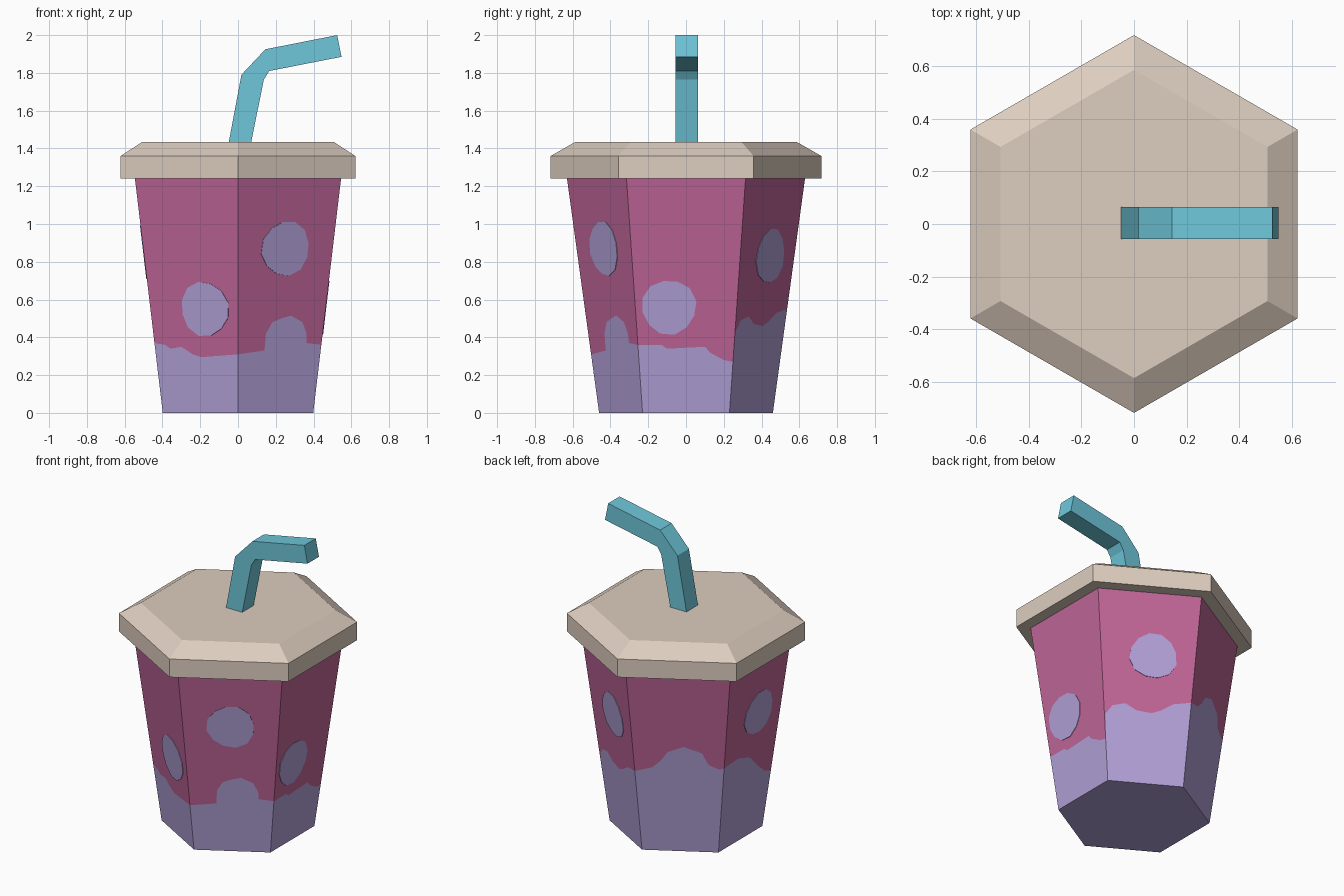
import bpy, bmesh, math
from mathutils import Vector

if "Cube" in bpy.data.objects:
    bpy.data.objects.remove(bpy.data.objects["Cube"])


def material(name, rgb):
    lin = [((c / 255 + 0.055) / 1.055) ** 2.4 for c in rgb]
    m = bpy.data.materials.new(name)
    m.diffuse_color = (*lin, 1)
    m.use_nodes = True
    m.node_tree.nodes["Principled BSDF"].inputs["Base Color"].default_value = m.diffuse_color
    return m


PINK = material("berry pink", (192, 102, 152))
LAVENDER = material("lavender", (177, 160, 214))
CREAM = material("lid cream", (221, 205, 191))
BLUE = material("straw blue", (110, 199, 218))


def finish(bm, name, mats):
    bmesh.ops.remove_doubles(bm, verts=bm.verts, dist=1e-5)
    me = bpy.data.meshes.new(name)
    bm.to_mesh(me)
    bm.free()
    for m in mats:
        me.materials.append(m)
    ob = bpy.data.objects.new(name, me)
    bpy.context.collection.objects.link(ob)
    return ob


def face(bm, pts, mat=0):
    f = bm.faces.new([bm.verts.new(p) for p in pts])
    f.material_index = mat
    return f


# Cup wall: tapering hexagon, corners on the y axis
H = 1.24


def wall(angle, z, t=None, u=0, lift=0):
    """Point on the side facing `angle`; t runs -1..1 across it, u is in units."""
    r = 0.46 + 0.17 * z / H
    a = math.radians(angle)
    n, side = Vector((math.cos(a), math.sin(a), 0)), Vector((-math.sin(a), math.cos(a), 0))
    off = u if t is None else t * r / 2
    return n * (r * math.cos(math.pi / 6) + lift) + side * off + Vector((0, 0, z))


# Drip line on each side, as (position across, height)
WAVES = {
    0: [(-1, .36), (-.5, .36), (-.4, .34), (.4, .35), (.5, .32), (.8, .28), (1, .27)],
    60: [(-1, .27), (-.98, .43), (-.8, .49), (-.5, .51), (-.25, .47), (.1, .46),
         (.3, .48), (.6, .53), (1, .55)],
    120: [(-1, .55), (-.6, .58), (-.4, .63), (-.25, .69), (.1, .73), (.5, .69),
          (.65, .61), (.9, .58), (1, .59)],
    180: [(-1, .59), (-.45, .6), (0, .56), (.4, .46), (.7, .4), (1, .37)],
    240: [(-1, .37), (-.75, .36), (-.63, .34), (-.36, .35), (-.1, .31), (.1, .295), (1, .31)],
    300: [(-1, .31), (-.36, .33), (-.34, .42), (-.2, .48), (0, .5), (.22, .515),
          (.5, .48), (.62, .42), (.64, .37), (1, .36)],
}
bm = bmesh.new()
for ang, wave in WAVES.items():
    line = [wall(ang, z, t) for t, z in wave]
    face(bm, [wall(ang, 0, -1), wall(ang, 0, 1)] + line[::-1], 1)
    face(bm, line + [wall(ang, H, 1), wall(ang, H, -1)], 0)
face(bm, [wall(a, 0, 1) for a in sorted(WAVES, reverse=True)], 1)
finish(bm, "cup", [PINK, LAVENDER])

# Round spots: thin plates on five sides, as side: (across, height)
SPOTS = {0: (-.09, .56), 60: (.03, .83), 180: (.045, .85), 240: (.066, .55), 300: (0, .87)}
bm = bmesh.new()
for ang, (u, z) in SPOTS.items():
    def ring(lift):
        out = []
        for k in range(12):
            a = k * math.tau / 12 + 0.2
            r = 0.145 + 0.005 * math.sin(3 * a + ang)
            out.append(wall(ang, z + r * math.sin(a), u=u + r * math.cos(a), lift=lift))
        return out
    low, high = ring(0), ring(0.003)
    face(bm, high)
    for k in range(12):
        j = (k + 1) % 12
        face(bm, [low[k], low[j], high[j], high[k]])
finish(bm, "spots", [LAVENDER])

# Lid: hexagonal rim with a sloping shoulder
bm = bmesh.new()
rings = [[Vector((r * math.cos(a), r * math.sin(a), z))
          for a in [math.pi / 6 + k * math.pi / 3 for k in range(6)]]
         for r, z in [(.717, 1.24), (.717, 1.36), (.585, 1.435)]]
face(bm, rings[0][::-1])
face(bm, rings[2])
for lo, hi in zip(rings, rings[1:]):
    for k in range(6):
        j = (k + 1) % 6
        face(bm, [lo[k], lo[j], hi[j], hi[k]])
finish(bm, "lid", [CREAM])

# Bent straw: square section swept along pairs of outer and inner points (x, z)
pairs = [((-.055, 1.40), (.063, 1.40)), ((.018, 1.79), (.137, 1.765)),
         ((.145, 1.925), (.165, 1.81)), ((.525, 2.0), (.548, 1.885))]
Y0, Y1 = -.056, .064
bm = bmesh.new()
sec = [[Vector((o[0], Y0, o[1])), Vector((i[0], Y0, i[1])),
        Vector((i[0], Y1, i[1])), Vector((o[0], Y1, o[1]))] for o, i in pairs]
face(bm, sec[0][::-1])
face(bm, sec[-1])
for lo, hi in zip(sec, sec[1:]):
    for k in range(4):
        j = (k + 1) % 4
        face(bm, [lo[k], lo[j], hi[j], hi[k]])
finish(bm, "straw", [BLUE])
